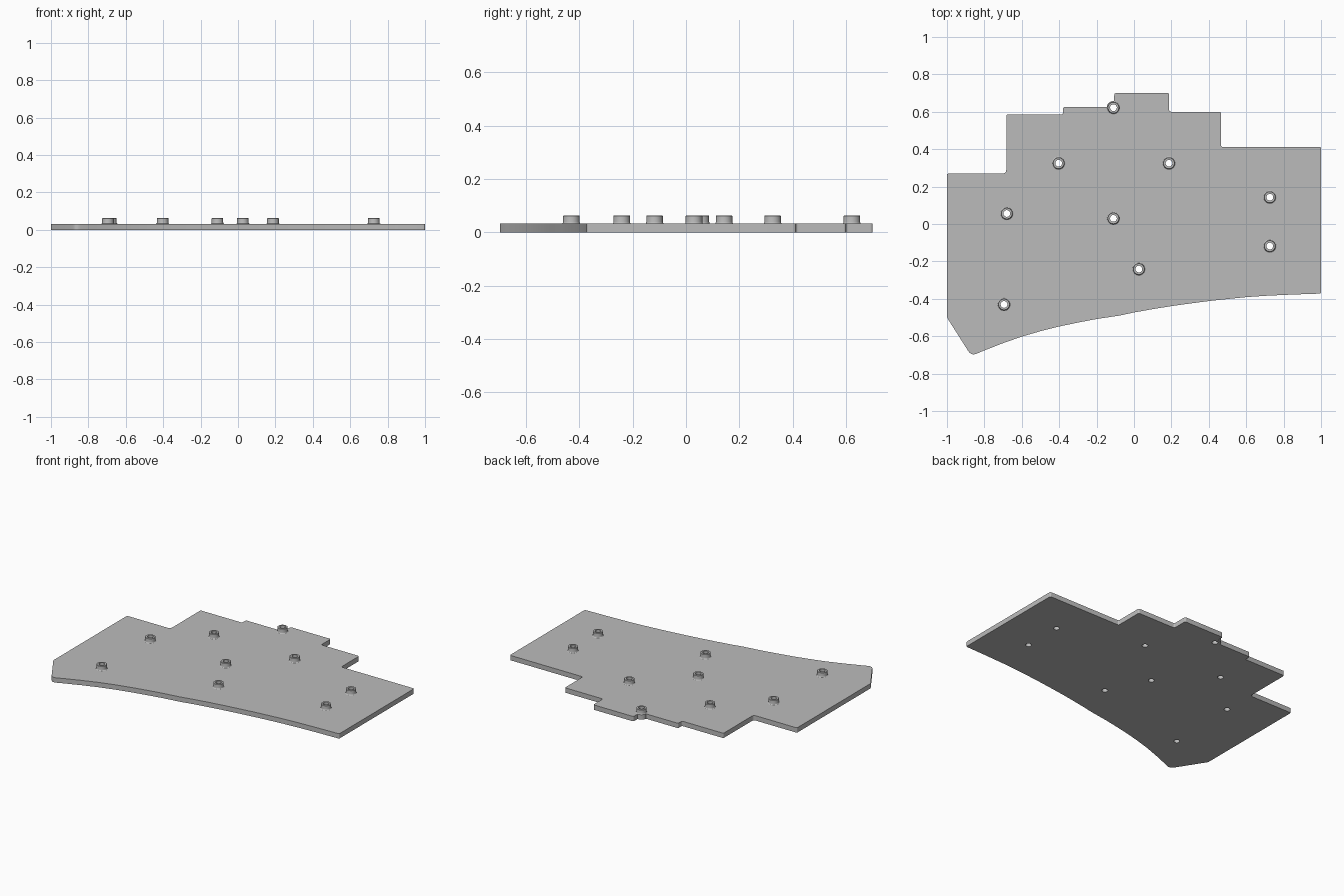
import bpy, bmesh, math
from mathutils import Vector

if "Cube" in bpy.data.objects:
    bpy.data.objects.remove(bpy.data.objects["Cube"])

THICK = 0.032      # plate thickness
TOP = 0.063        # standoff top
HOLE = 0.018       # screw hole radius
SEG = 32

grey = bpy.data.materials.new("plain grey")
grey.diffuse_color = (0.5, 0.5, 0.5, 1)
grey.use_nodes = True
grey.node_tree.nodes["Principled BSDF"].inputs["Base Color"].default_value = grey.diffuse_color

standoffs = [(-0.11, 0.622), (-0.403, 0.325), (0.187, 0.325), (-0.68, 0.056),
             (-0.11, 0.03), (0.726, 0.143), (0.726, -0.118), (0.026, -0.241),
             (-0.695, -0.43)]


def ring(cx, cy, r, n=SEG):
    return [(cx + r * math.cos(2 * math.pi * i / n),
             cy + r * math.sin(2 * math.pi * i / n)) for i in range(n)]


def rounded(points):
    """Round each (x, y, radius) corner with a short curve."""
    out = []
    for i, (x, y, r) in enumerate(points):
        p = Vector((x, y))
        if r == 0:
            out.append((x, y))
            continue
        a = Vector(points[i - 1][:2]) - p
        b = Vector(points[(i + 1) % len(points)][:2]) - p
        a, b = p + a.normalized() * r, p + b.normalized() * r
        for k in range(6):
            t = k / 5
            q = a * (1 - t) ** 2 + p * (2 * t * (1 - t)) + b * t * t
            out.append((q.x, q.y))
    return out


def finish(name, bm):
    mesh = bpy.data.meshes.new(name)
    bm.to_mesh(mesh)
    bm.free()
    mesh.materials.append(grey)
    ob = bpy.data.objects.new(name, mesh)
    bpy.context.collection.objects.link(ob)
    bpy.ops.object.select_all(action='DESELECT')
    ob.select_set(True)
    bpy.context.view_layer.objects.active = ob
    bpy.ops.object.shade_smooth_by_angle(angle=math.radians(30))
    return ob


# Plate outline: stepped back edge, bulge round the rear standoff, sweeping front
R = 0.010
bx, by = standoffs[0]
bulge = [(bx + 0.036 * math.cos(math.radians(a)),
          by + 0.036 * math.sin(math.radians(a)), 0)
         for a in range(175, 81, -10)]
outline = rounded(
    [(-1, 0.27, R), (-0.683, 0.27, 0.02), (-0.683, 0.585, R),
     (-0.38, 0.585, R), (-0.38, 0.625, R)] + bulge +
    [(-0.105, 0.70, R), (0.188, 0.70, R), (0.188, 0.60, R), (0.466, 0.60, R),
     (0.466, 0.412, R), (1, 0.412, R), (1, -0.372, R)] +
    [(x, y, 0) for x, y in
     [(0.85, -0.377), (0.7, -0.384), (0.6, -0.391), (0.5, -0.401),
      (0.4, -0.412), (0.3, -0.425), (0.2, -0.439), (0.1, -0.455),
      (0, -0.473), (-0.08, -0.490), (-0.2, -0.508), (-0.3, -0.527),
      (-0.4, -0.548), (-0.5, -0.573), (-0.6, -0.602), (-0.7, -0.637),
      (-0.8, -0.676)]] +
    [(-0.87, -0.705, 0.03), (-1, -0.50, R)])

bm = bmesh.new()
edges = []
for loop in [outline] + [ring(x, y, HOLE) for x, y in standoffs]:
    vs = [bm.verts.new((x, y, 0)) for x, y in loop]
    edges += [bm.edges.new((vs[i - 1], vs[i])) for i in range(len(vs))]
bmesh.ops.triangle_fill(bm, use_beauty=True, use_dissolve=False, edges=edges)
ext = bmesh.ops.extrude_face_region(bm, geom=bm.faces[:], use_keep_orig=True)
for v in ext["geom"]:
    if isinstance(v, bmesh.types.BMVert):
        v.co.z = THICK
bmesh.ops.recalc_face_normals(bm, faces=bm.faces[:])
finish("plate", bm)

# Hollow standoffs with a flared foot
profile = [(0.036, THICK), (0.0335, THICK + 0.001), (0.0318, THICK + 0.003),
           (0.031, THICK + 0.007), (0.031, TOP - 0.002), (0.029, TOP),
           (HOLE, TOP), (HOLE, THICK)]
for n, (x, y) in enumerate(standoffs):
    bm = bmesh.new()
    rows = [[bm.verts.new((px, py, z)) for px, py in ring(x, y, r)]
            for r, z in profile]
    for a, b in zip(rows, rows[1:]):
        for i in range(SEG):
            bm.faces.new((a[i - 1], a[i], b[i], b[i - 1]))
    finish(f"standoff_{n + 1}", bm)
